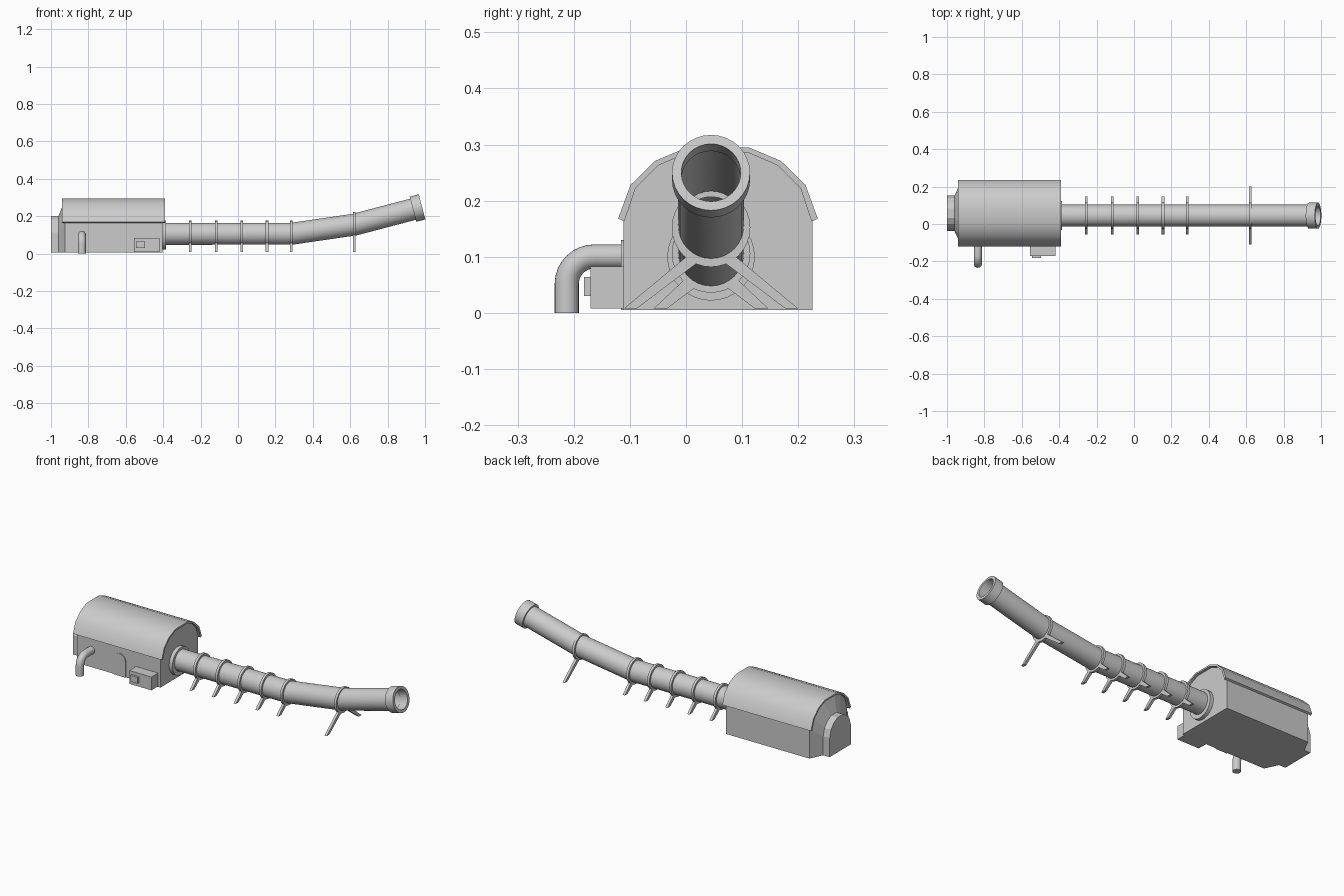
import bpy, bmesh
from math import sin, cos, pi, radians
from mathutils import Vector

if "Cube" in bpy.data.objects:
    bpy.data.objects.remove(bpy.data.objects["Cube"])

HALL_Y = 0.057   # centre line of the building
PIPE_Y = 0.0446  # centre line of the long pipe


def skin(name, rings, caps=True, closed=False, smooth=False):
    """Join rings of points with quads; optionally cap the ends or close the loop."""
    bm = bmesh.new()
    vs = [[bm.verts.new(p) for p in r] for r in rings]
    n = len(vs[0])
    last = len(vs) if closed else len(vs) - 1
    for i in range(last):
        a, b = vs[i], vs[(i + 1) % len(vs)]
        for j in range(n):
            k = (j + 1) % n
            bm.faces.new((a[j], a[k], b[k], b[j]))
    if caps and not closed:
        bm.faces.new(vs[0])
        bm.faces.new(vs[-1])
    bmesh.ops.recalc_face_normals(bm, faces=bm.faces)
    me = bpy.data.meshes.new(name)
    bm.to_mesh(me)
    bm.free()
    if smooth:
        for p in me.polygons:
            p.use_smooth = True
        me.set_sharp_from_angle(angle=radians(35))
    ob = bpy.data.objects.new(name, me)
    bpy.context.collection.objects.link(ob)
    return ob


def prism(name, pts, x0, x1, yc=0.0, smooth=False):
    """Extrude a (y, z) outline along x."""
    return skin(name, [[(x, yc + y, z) for y, z in pts] for x in (x0, x1)], smooth=smooth)


def box(name, x, y, z):
    return prism(name, [(y[0], z[0]), (y[1], z[0]), (y[1], z[1]), (y[0], z[1])], *x)


def circle(c, axis, r, n=32):
    """Circle around an axis lying in the xz or yz plane."""
    axis = Vector(axis).normalized()
    side = Vector((0, 1, 0)) if abs(axis.x) > 0.1 else Vector((1, 0, 0))
    up = axis.cross(side)
    return [Vector(c) + r * (cos(2 * pi * i / n) * side + sin(2 * pi * i / n) * up)
            for i in range(n)]


def sweep(name, path, r, caps=False, n=32):
    path = [Vector(p) for p in path]
    rings = []
    for i, p in enumerate(path):
        a = (p - path[max(i - 1, 0)]).normalized()
        b = (path[min(i + 1, len(path) - 1)] - p).normalized()
        rings.append(circle(p, a + b, r, n))
    return skin(name, rings, caps, smooth=True)


def collar(name, c, axis, r_in, r_out, length):
    c, d = Vector(c), Vector(axis).normalized() * length / 2
    rings = [circle(c + s * d, axis, r)
             for s, r in ((-1, r_in), (-1, r_out), (1, r_out), (1, r_in))]
    return skin(name, rings, closed=True, smooth=True)


def arch(half):
    """Mirror a half outline into a closed one."""
    return half + [(-y, z) for y, z in reversed(half)]


# Building with arched gables, tapering to an arched entry at the left end
hall = arch([(.168, .005), (.168, .165), (.148, .222), (.106, .263), (.053, .286)])
entry = arch([(.095, .005), (.095, .112), (.082, .155), (.058, .183), (.025, .201)])
skin("building", [[(x, HALL_Y + y, z) for y, z in prof]
                  for x, prof in ((-.405, hall), (-.925, hall), (-.96, entry), (-1.0, entry))])

# Curved roof shell
outer = arch([(.178, .168), (.156, .228), (.112, .271), (.055, .295)])
inner = arch([(.167, .163), (.147, .222), (.106, .263), (.053, .286)])
prism("roof", outer + inner[::-1], -.942, -.39, HALL_Y, smooth=True)

# Arched door on the front wall
door = [(-.69, .005), (-.62, .005)] + [
    (-.655 + .035 * cos(pi * i / 10), .095 + .035 * sin(pi * i / 10)) for i in range(11)]
skin("front_door", [[(x, y, z) for x, z in door] for y in (-.116, -.105)])

# Control box with a small panel
box("control_box", (-.557, -.42), (-.17, -.105), (.008, .083))
box("control_panel", (-.545, -.497), (-.182, -.165), (.03, .064))

# Drain elbow
bend = [(-.835, -.164 - .0485 * sin(pi / 2 * i / 8), .052 + .0485 * cos(pi / 2 * i / 8))
        for i in range(9)]
sweep("drain_elbow", [(-.835, -.1, .1005)] + bend + [(-.835, -.2125, .0)], .0215, True, 24)

# Long pipe, its wall flange and end lip
path = [(-.41, PIPE_Y, .106), (.285, PIPE_Y, .106), (.622, PIPE_Y, .155), (.984, PIPE_Y, .25)]
sweep("long_pipe", path, .0585)
collar("wall_flange", (-.3975, PIPE_Y, .1), (1, 0, 0), .055, .078, .025)
end_axis = Vector(path[3]) - Vector(path[2])
collar("end_lip", Vector(path[3]) - end_axis.normalized() * .025, end_axis, .053, .0695, .05)

# Pipe supports: a clamp ring on two splayed legs
short_leg = [(-.102, .008), (-.078, .008), (-.026, .047), (-.045, .062)]
tall_leg = [(-.155, .008), (-.132, .008), (-.026, .088), (-.042, .102)]
stands = [(x, .106, short_leg) for x in (-.255, -.117, .02, .155, .285)] + [(.622, .152, tall_leg)]
for i, (x, z, leg) in enumerate(stands, 1):
    collar(f"clamp_ring_{i}", (x, PIPE_Y, z), (1, 0, 0), .055, .07, .014)
    for side, s in (("front", 1), ("back", -1)):
        prism(f"{side}_leg_{i}", [(s * y, h) for y, h in leg], x - .007, x + .007, PIPE_Y)
